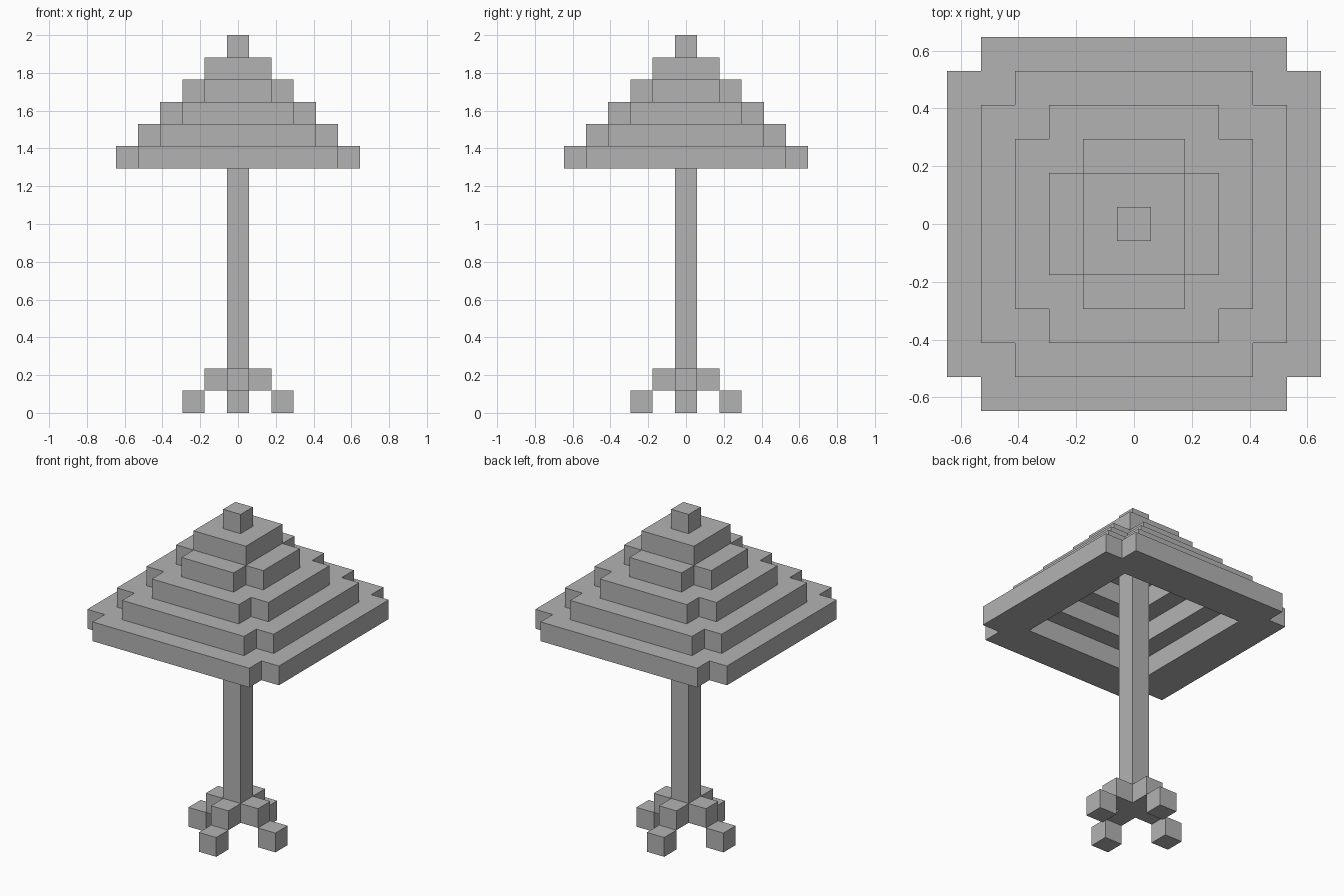
import bpy
import bmesh
from mathutils import Vector

old = bpy.data.objects.get("Cube")
if old:
    bpy.data.objects.remove(old, do_unlink=True)

UNIT = 2 / 17  # edge of one block; the model is 17 blocks tall

grey = bpy.data.materials.new("plain grey")
grey.use_nodes = True
colour = (0.45, 0.45, 0.45, 1)
grey.diffuse_color = colour
grey.node_tree.nodes["Principled BSDF"].inputs["Base Color"].default_value = colour


def tier(reach, z, hole, notched=True):
    """Square layer of blocks with an open middle and its corner blocks removed."""
    span = range(-reach, reach + 1)
    return {(x, y, z) for x in span for y in span
            if max(abs(x), abs(y)) > hole
            and not (notched and abs(x) == abs(y) == reach)}


def around(distance, z):
    """Four blocks at equal distance on the two axes."""
    return {(distance, 0, z), (-distance, 0, z), (0, distance, z), (0, -distance, z)}


# Block layout of each part
parts = {}
parts["pole"] = {(0, 0, z) for z in range(1, 15)}
parts["base_arms"] = around(1, 1)
for i, foot in enumerate(sorted(around(2, 0))):
    parts[f"foot_{i + 1}"] = {foot}
for i in range(4):
    parts[f"canopy_tier_{i + 1}"] = tier(5 - i, 11 + i, 3 - i)
parts["canopy_crown"] = tier(1, 15, -1, notched=False)
parts["canopy_tip"] = {(0, 0, 16)}

occupied = set().union(*parts.values())


def build(name, cells):
    """Skin the exposed sides of the blocks and merge them into flat faces."""
    bm = bmesh.new()
    for cell in cells:
        centre = Vector(cell) + Vector((0, 0, 0.5))
        for axis in range(3):
            for sign in (-1, 1):
                n = Vector((0, 0, 0))
                n[axis] = sign
                neighbour = tuple(int(c + d) for c, d in zip(cell, n))
                if neighbour in occupied:
                    continue
                u = Vector((0, 0, 0))
                u[(axis + 1) % 3] = 0.5
                v = n.cross(u)
                mid = centre + n * 0.5
                corners = (mid - u - v, mid + u - v, mid + u + v, mid - u + v)
                bm.faces.new([bm.verts.new(p * UNIT) for p in corners])
    bmesh.ops.remove_doubles(bm, verts=bm.verts, dist=0.001)
    bmesh.ops.dissolve_limit(bm, angle_limit=0.01, verts=bm.verts, edges=bm.edges)
    mesh = bpy.data.meshes.new(name)
    bm.to_mesh(mesh)
    bm.free()
    mesh.materials.append(grey)
    bpy.context.collection.objects.link(bpy.data.objects.new(name, mesh))


for part_name, part_cells in parts.items():
    build(part_name, part_cells)
